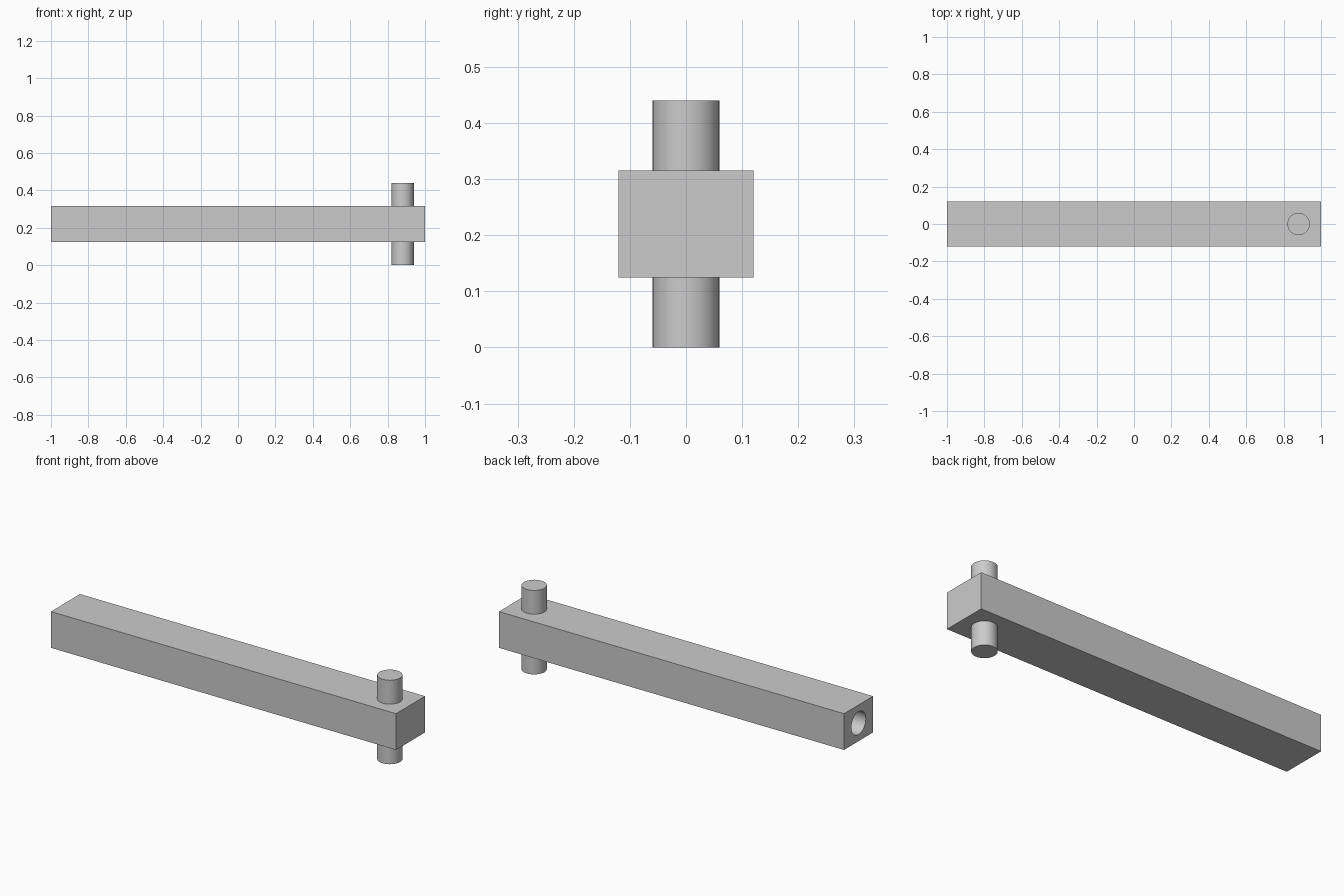
import bpy
import math

cube = bpy.data.objects.get("Cube")
if cube:
    bpy.data.objects.remove(cube, do_unlink=True)

BEAM_Z = 0.22      # height of the beam axis
RADIUS = 0.06      # shared by the pin and its matching socket
SOCKET_DEPTH = 0.25

grey = bpy.data.materials.new("plain grey")
grey.use_nodes = True
colour = (0.6, 0.6, 0.6, 1)
grey.diffuse_color = colour
grey.node_tree.nodes["Principled BSDF"].inputs["Base Color"].default_value = colour


def finish(name):
    obj = bpy.context.object
    obj.name = name
    obj.data.materials.append(grey)
    return obj


def cylinder(name, depth, location, rotation=(0, 0, 0)):
    bpy.ops.mesh.primitive_cylinder_add(
        vertices=32, radius=RADIUS, depth=depth, location=location, rotation=rotation)
    obj = finish(name)
    bpy.ops.object.shade_smooth_by_angle(angle=math.radians(30))
    return obj


# Round cutter for the blind socket in the beam's end
cutter = cylinder("socket_cutter", 2 * SOCKET_DEPTH, (-1, 0, BEAM_Z), (0, math.pi / 2, 0))

# Long square-edged beam
bpy.ops.mesh.primitive_cube_add(size=1, location=(0, 0, BEAM_Z))
beam = finish("beam")
beam.scale = (2, 0.24, 0.19)
bpy.ops.object.transform_apply(location=False, rotation=False, scale=True)

# Bore the socket, then discard the cutter
bore = beam.modifiers.new("socket", 'BOOLEAN')
bore.operation = 'DIFFERENCE'
bore.solver = 'EXACT'
bore.object = cutter
bpy.ops.object.modifier_apply(modifier=bore.name)
bpy.data.objects.remove(cutter, do_unlink=True)
bpy.ops.object.shade_smooth_by_angle(angle=math.radians(30))

# Pin passing vertically through the other end
cylinder("hinge_pin", 2 * BEAM_Z, (0.88, 0, BEAM_Z))
